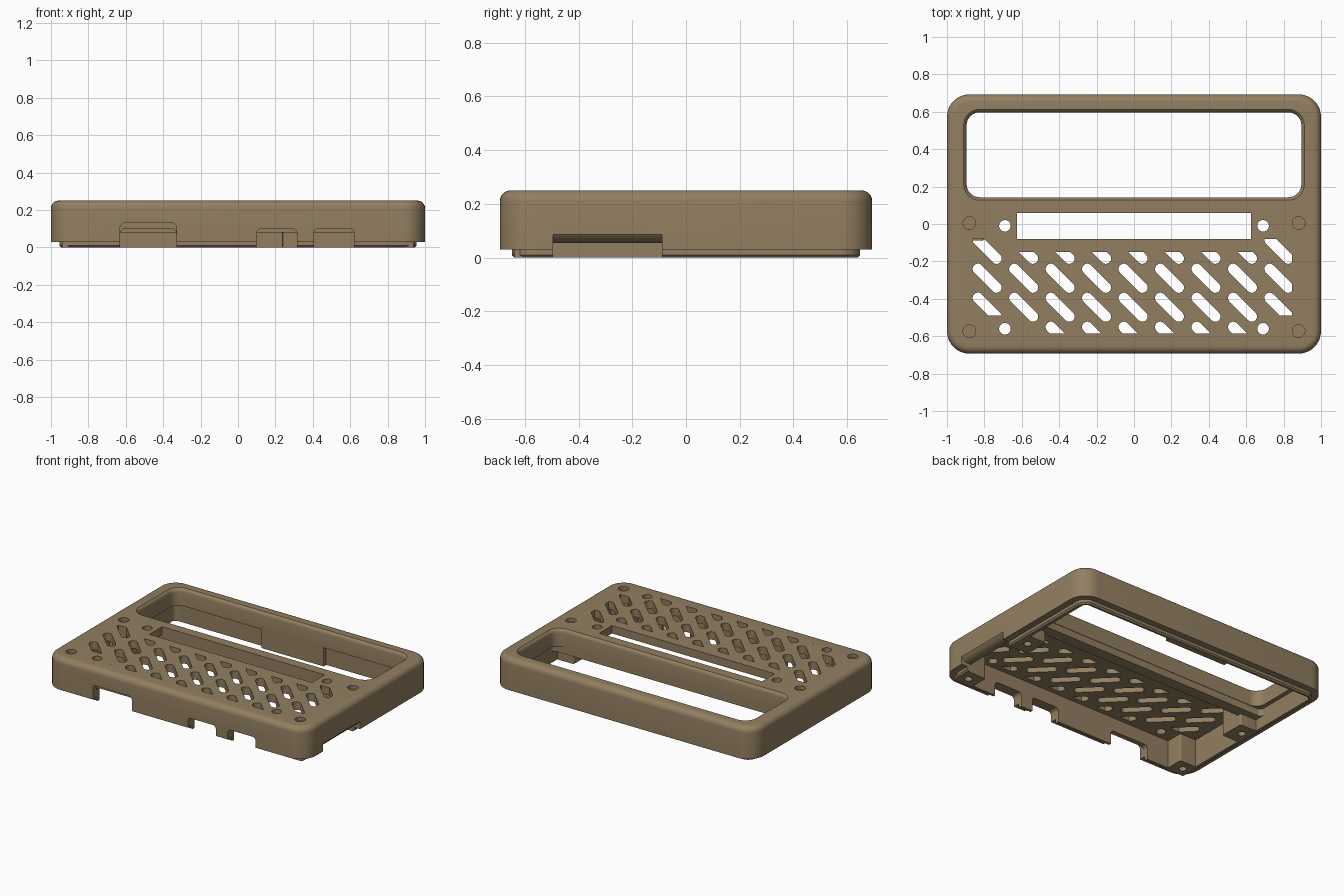
import bpy, bmesh, math

if "Cube" in bpy.data.objects:
    bpy.data.objects.remove(bpy.data.objects["Cube"])

tan = bpy.data.materials.new("tan_plastic")
tan.diffuse_color = (0.29, 0.212, 0.12, 1)
tan.use_nodes = True
tan.node_tree.nodes["Principled BSDF"].inputs["Base Color"].default_value = tan.diffuse_color


def rrect(cx, cy, hx, hy, r, n=8):
    """Outline of a rounded rectangle, counter-clockwise."""
    pts = []
    for i, (sx, sy) in enumerate([(1, 1), (-1, 1), (-1, -1), (1, -1)]):
        for k in range(n + 1):
            a = math.pi / 2 * (i + k / n)
            pts.append((cx + sx * (hx - r) + r * math.cos(a),
                        cy + sy * (hy - r) + r * math.sin(a)))
    return pts


def loft(bm, rings):
    """Closed solid through rings of 3D points."""
    vs = [[bm.verts.new(p) for p in ring] for ring in rings]
    n = len(vs[0])
    for a, b in zip(vs, vs[1:]):
        for i in range(n):
            j = (i + 1) % n
            bm.faces.new((a[i], a[j], b[j], b[i]))
    bm.faces.new(vs[0][::-1])
    bm.faces.new(vs[-1])


def finish(bm, name):
    bmesh.ops.recalc_face_normals(bm, faces=bm.faces[:])
    me = bpy.data.meshes.new(name)
    bm.to_mesh(me)
    bm.free()
    me.materials.append(tan)
    ob = bpy.data.objects.new(name, me)
    bpy.context.collection.objects.link(ob)
    return ob


def solid(name, outlines):
    """outlines: list of (z, 2D outline)."""
    bm = bmesh.new()
    loft(bm, [[(x, y, z) for x, y in o] for z, o in outlines])
    return finish(bm, name)


def block(name, x0, x1, y0, y1, z0, z1, r=0.01):
    o = rrect((x0 + x1) / 2, (y0 + y1) / 2, (x1 - x0) / 2, (y1 - y0) / 2, r)
    return solid(name, [(z0, o), (z1, o)])


def rod(name, x, y, r, z0, z1):
    return block(name, x - r, x + r, y - r, y + r, z0, z1, r * 0.999)


def combine(other, op='DIFFERENCE'):
    m = shell.modifiers.new("cut", 'BOOLEAN')
    m.operation, m.object, m.solver = op, other, 'EXACT'
    bpy.context.view_layer.objects.active = shell
    bpy.ops.object.modifier_apply(modifier=m.name)
    bpy.data.objects.remove(other, do_unlink=True)


# Outer shell: stepped lip below, rounded top edge
HX, HY, R, F = 1.0, 0.693, 0.12, 0.04


def inset(d):
    return rrect(0, 0, HX - d, HY - d, R - d)


profile = [(0, inset(.055)), (.01, inset(.045)), (.03, inset(.045)), (.03, inset(0))]
for k in range(7):
    a = math.pi / 2 * k / 6
    profile.append((.25 - F + F * math.sin(a), inset(F - F * math.cos(a))))
shell = solid("case_cover", profile)

# Hollow underside: shallow floor, deep board bay, display recess
combine(block("floor_cut", -.925, .925, -.62, .625, -.1, .08, .07))
combine(block("board_bay_cut", -.925, .925, -.62, .06, -.1, .195, .03))
combine(block("display_cut", -.925, .925, .14, .625, -.1, .13, .03))

# Corner pillars and the rear tab
for s in (-1, 1):
    x0, x1 = sorted((s * .80, s * .94))
    combine(block("front_pillar", x0, x1, -.64, -.50, 0, .22), 'UNION')
    combine(block("middle_pillar", x0, x1, -.088, .09, 0, .22), 'UNION')
combine(block("rear_tab", -.24, .24, .596, .64, 0, .16, .005), 'UNION')

# Display window with a softened top edge
win = []
for z, d in [(-.1, 0), (.225, 0), (.235, .002), (.243, .007), (.25, .016), (.3, .016)]:
    win.append((z, rrect(0, .37, .895 + d, .227 + d, .07 + d)))
combine(solid("window_cut", win))

# Connector slot
combine(block("slot_cut", -.625, .625, -.08, .06, -.1, .3, .002))

# Screw holes, blind dimples on top and pilot holes below
for s in (-1, 1):
    for y in (-.01, -.56):
        combine(rod("screw_hole", s * .69, y, .031, -.1, .3))
    for y in (0.005, -.573):
        combine(rod("dimple", s * .88, y, .034, .225, .3))
        combine(rod("pilot_hole", s * .88, y, .025, -.1, .10))


# Diagonal vents, trimmed to the free area between the pillars
def clip(poly, axis, limit, sign):
    out = []
    for i, p in enumerate(poly):
        q = poly[(i + 1) % len(poly)]
        dp, dq = sign * (limit - p[axis]), sign * (limit - q[axis])
        if dp >= 0:
            out.append(p)
        if dp * dq < 0:
            t = dp / (dp - dq)
            out.append((p[0] + t * (q[0] - p[0]), p[1] + t * (q[1] - p[1])))
    return out


bm = bmesh.new()
c = math.sqrt(.5)
for col in range(9):
    edge = col in (0, 8)
    for row in range(4):
        if edge and row == 3:
            continue
        cx, cy = -.785 + .195 * col, -.135 - .155 * row
        o = [(cx + c * (u + v), cy + c * (v - u)) for u, v in rrect(0, 0, .098, .028, .027, 5)]
        o = clip(o, 1, -.08 if edge else -.15, 1)
        o = clip(o, 1, -.49 if edge else -.585, -1)
        o = clip(clip(o, 0, .845, 1), 0, -.865, -1)
        if col == 1 and row == 3:
            o = clip(o, 0, -.57, -1)
        if len(o) > 2:
            loft(bm, [[(x, y, z) for x, y in o] for z in (.15, .3)])
combine(finish(bm, "vent_cut"))


# Port openings in the front wall
def port(x0, x1, top, y0, y1):
    o = rrect((x0 + x1) / 2, top - .15, (x1 - x0) / 2, .15, .025)
    bm = bmesh.new()
    loft(bm, [[(x, y, z) for x, z in o] for y in (y0, y1)])
    combine(finish(bm, "port_cut"))


port(-.63, -.33, .10, -.8, -.58)
port(-.63, -.33, .13, -.8, -.655)
port(.10, .315, .10, -.8, -.58)
port(.405, .62, .10, -.8, -.58)

# Side opening with a sloped upper edge
bm = bmesh.new()
sec = [(.88, -.1), (1.1, -.1), (1.1, .085), (1.0, .085), (.985, .066), (.96, .055), (.88, .055)]
loft(bm, [[(x, y, z) for x, z in sec] for y in (-.495, -.09)])
combine(finish(bm, "side_cut"))

# Smooth curves, crisp edges
bpy.ops.object.select_all(action='DESELECT')
shell.select_set(True)
bpy.context.view_layer.objects.active = shell
bpy.ops.object.shade_smooth_by_angle(angle=math.radians(30))
